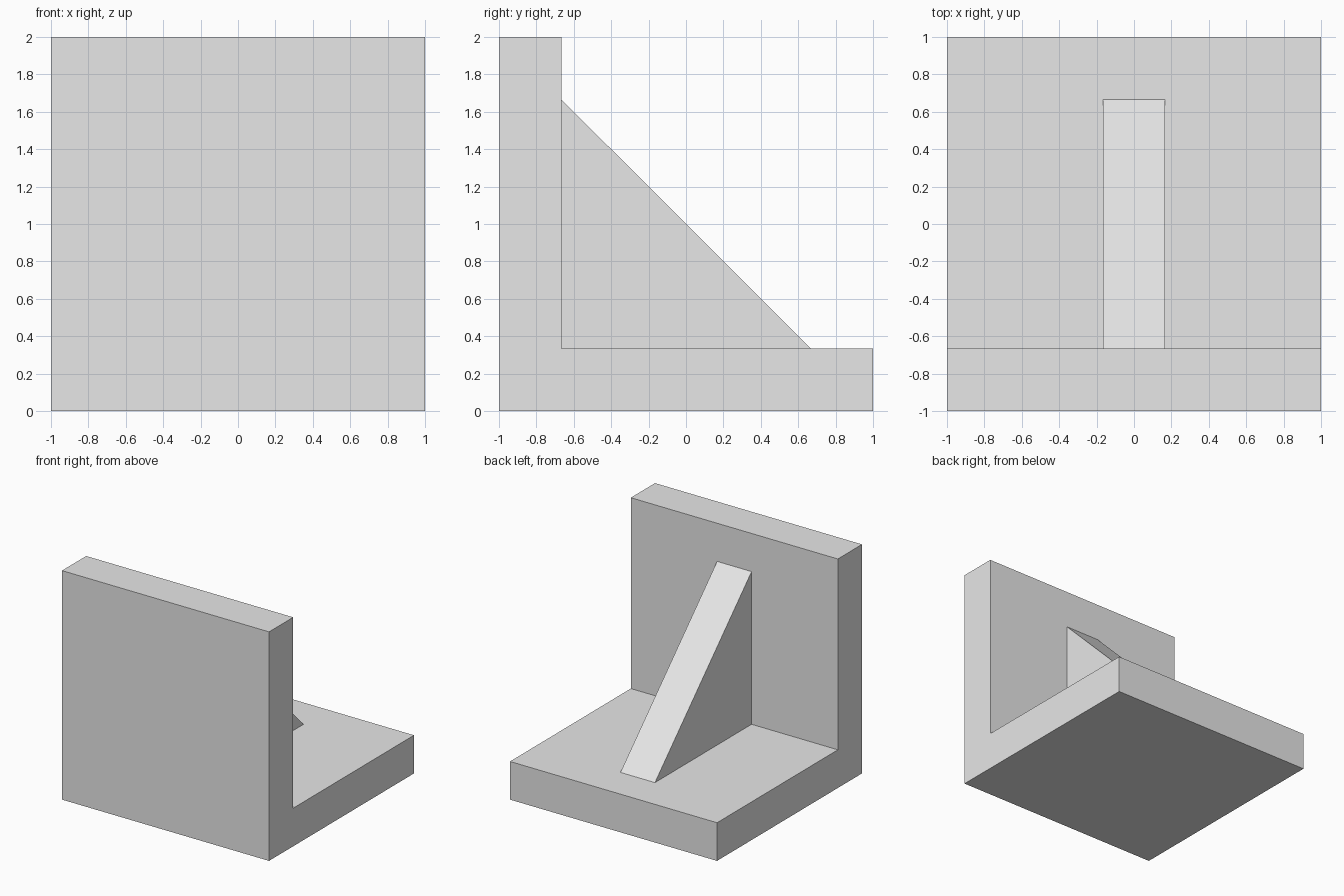
import bpy
import bmesh

cube = bpy.data.objects.get("Cube")
if cube:
    bpy.data.objects.remove(cube, do_unlink=True)

grey = bpy.data.materials.new("plain grey")
grey.use_nodes = True
colour = (0.8, 0.8, 0.8, 1)
grey.diffuse_color = colour
grey.node_tree.nodes["Principled BSDF"].inputs["Base Color"].default_value = colour

T = 1 / 3  # plate and rib thickness


def extrude_profile(name, points, width):
    """Extrude a side profile of (y, z) points along x, centred on x = 0."""
    bm = bmesh.new()
    face = bm.faces.new([bm.verts.new((-width / 2, y, z)) for y, z in points])
    result = bmesh.ops.extrude_face_region(bm, geom=[face], use_keep_orig=True)
    moved = [v for v in result["geom"] if isinstance(v, bmesh.types.BMVert)]
    bmesh.ops.translate(bm, verts=moved, vec=(width, 0, 0))
    bmesh.ops.recalc_face_normals(bm, faces=bm.faces)
    mesh = bpy.data.meshes.new(name)
    bm.to_mesh(mesh)
    bm.free()
    mesh.materials.append(grey)
    obj = bpy.data.objects.new(name, mesh)
    bpy.context.collection.objects.link(obj)
    return obj


# L-shaped bracket: base plate and upright plate in one solid
extrude_profile("angle_bracket", [(-1, 0), (1, 0), (1, T), (T - 1, T), (T - 1, 2), (-1, 2)], 2)

# Triangular stiffening rib in the inner corner
extrude_profile("support_rib", [(T - 1, T), (1 - T, T), (T - 1, 2 - T)], T)
